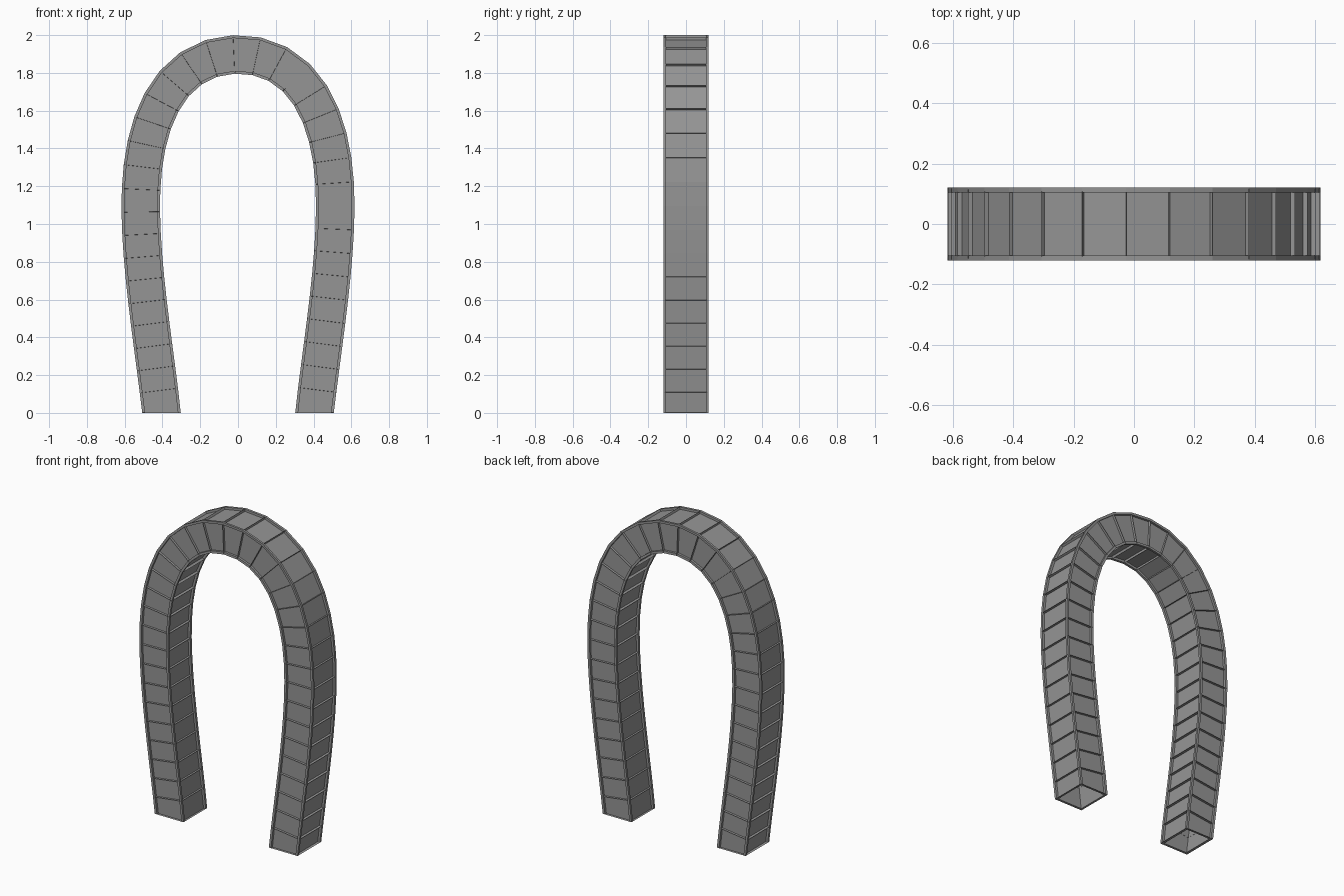
import bpy
import bmesh
import math
from mathutils import Vector
from mathutils.geometry import interpolate_bezier

cube = bpy.data.objects.get("Cube")
if cube:
    bpy.data.objects.remove(cube, do_unlink=True)

SEGMENTS = 36
HALF_WIDTH = 0.102
HALF_DEPTH = 0.12
BORDER = 0.016
RECESS = 0.015

# Centre line of the arch, from the left foot over the crown to the right foot
lower = [Vector(p) for p in ((0.405, 0, 0), (0.44, 0, 0.32), (0.515, 0, 0.75), (0.515, 0, 1.1))]
upper = [Vector(p) for p in ((0.515, 0, 1.1), (0.515, 0, 1.64), (0.3, 0, 1.898), (0, 0, 1.898))]
half = interpolate_bezier(*lower, 100)[:-1] + interpolate_bezier(*upper, 100)
line = half + [Vector((-p.x, 0, p.z)) for p in reversed(half[:-1])]
lengths = [0.0]
for a, b in zip(line, line[1:]):
    lengths.append(lengths[-1] + (b - a).length)


def point_at(distance):
    """Position and outward direction at a distance along the centre line."""
    i = 0
    while i < len(line) - 2 and lengths[i + 1] < distance:
        i += 1
    step = line[i + 1] - line[i]
    f = (distance - lengths[i]) / step.length
    return line[i] + step * f, Vector((step.z, 0, -step.x)).normalized()


# Square tube, open at both feet
bm = bmesh.new()
rings = []
for i in range(SEGMENTS + 1):
    t = i / SEGMENTS
    centre, out = point_at(t * lengths[-1] + 0.022 * math.sin(math.pi * t))
    if i in (0, SEGMENTS):
        out = Vector((1 if i == 0 else -1, 0, 0))
    rings.append([bm.verts.new(centre + out * HALF_WIDTH * u + Vector((0, HALF_DEPTH * v, 0)))
                  for u, v in ((1, -1), (1, 1), (-1, 1), (-1, -1))])
for a, b in zip(rings, rings[1:]):
    for k in range(4):
        n = (k + 1) % 4
        bm.faces.new((a[k], a[n], b[n], b[k]))

# Sunken panel in every side of every segment
panels = list(bm.faces)
bmesh.ops.inset_individual(bm, faces=panels, thickness=BORDER, use_even_offset=True)
bmesh.ops.inset_individual(bm, faces=panels, thickness=0.0005, depth=-RECESS, use_even_offset=True)

mesh = bpy.data.meshes.new("panelled_arch")
bm.to_mesh(mesh)
bm.free()
arch = bpy.data.objects.new("panelled_arch", mesh)
bpy.context.collection.objects.link(arch)

# Plain grey
grey = bpy.data.materials.new("mid_grey")
grey.use_nodes = True
colour = (0.3, 0.3, 0.3, 1)
grey.diffuse_color = colour
grey.node_tree.nodes["Principled BSDF"].inputs["Base Color"].default_value = colour
mesh.materials.append(grey)
